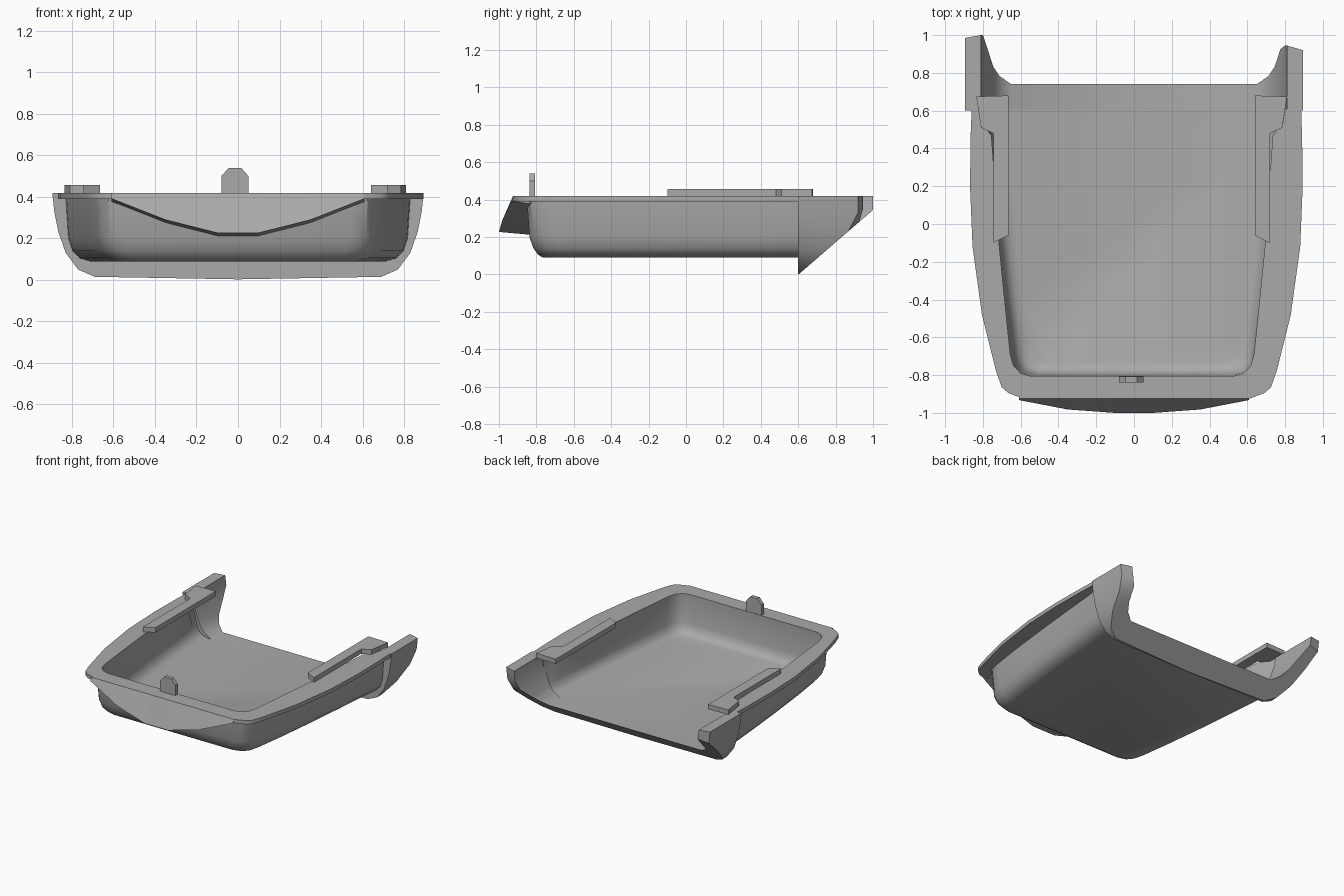
import bpy, bmesh

cube = bpy.data.objects.get("Cube")
if cube:
    bpy.data.objects.remove(cube, do_unlink=True)

grey = bpy.data.materials.new("plain grey")
grey.use_nodes = True
GREY = (0.4, 0.4, 0.4, 1)
grey.diffuse_color = GREY
grey.node_tree.nodes["Principled BSDF"].inputs["Base Color"].default_value = GREY


def finish(name, bm, smooth=False):
    bmesh.ops.recalc_face_normals(bm, faces=bm.faces[:])
    mesh = bpy.data.meshes.new(name)
    bm.to_mesh(mesh)
    bm.free()
    mesh.materials.append(grey)
    obj = bpy.data.objects.new(name, mesh)
    bpy.context.collection.objects.link(obj)
    if smooth:
        bpy.ops.object.select_all(action='DESELECT')
        obj.select_set(True)
        bpy.context.view_layer.objects.active = obj
        bpy.ops.object.shade_smooth_by_angle(angle=0.6)
    return obj


def bridge(bm, a, b, closed=False):
    n = len(a)
    for i in range(n if closed else n - 1):
        j = (i + 1) % n
        bm.faces.new((a[i], a[j], b[j], b[i]))


def loft(name, rings, smooth=False):
    """Closed solid through equal-length rings, capped at both ends."""
    bm = bmesh.new()
    loops = [[bm.verts.new(p) for p in ring] for ring in rings]
    for a, b in zip(loops, loops[1:]):
        bridge(bm, a, b, True)
    bm.faces.new(loops[0])
    bm.faces.new(loops[-1])
    return finish(name, bm, smooth)


# Tray plan, back to front on one side: opening edge, rim edge, shell wall
opening = [(.80, .61), (.79, .54), (.735, .47), (.715, .2), (.695, -.1), (.66, -.45),
           (.635, -.69), (.618, -.75), (.58, -.79), (.53, -.805)]
rim = [(.885, .61), (.887, .54), (.89, .47), (.893, .2), (.88, -.12), (.83, -.48),
       (.755, -.78), (.725, -.865), (.69, -.895), (.61, -.925)]
shell = [(.83, .61), (.825, .54), (.815, .47), (.79, .2), (.76, -.1), (.72, -.45),
         (.685, -.70), (.665, -.78), (.625, -.83), (.55, -.85)]


def u_path(side, z, fx=1, fy=1, left_shift=0):
    left = [(-(x * fx + left_shift), y * fy if y < 0 else y, z) for x, y in side]
    right = [(x * fx, y * fy if y < 0 else y, z) for x, y in side]
    return left + right[::-1]


levels = [u_path(shell, z, fx, fy) for z, fx, fy in
          ((.12, .82, .87), (.13, .87, .90), (.155, .91, .925), (.2, .93, .94))]
levels += [u_path(opening, .385, left_shift=.02), u_path(opening, .42, left_shift=.02),
           u_path(rim, .42, left_shift=-.025), u_path(rim, .39, left_shift=-.025)]
levels += [u_path(shell, z, fx, fy) for z, fx, fy in
           ((.39, 1, 1), (.2, .985, .985), (.14, .96, .96), (.105, .92, .93), (.09, .86, .9))]

bm = bmesh.new()
paths = [[bm.verts.new(p) for p in level] for level in levels]
for a, b in zip(paths, paths[1:]):
    bridge(bm, a, b)
bm.faces.new(paths[0])
bm.faces.new(paths[-1])
bm.faces.new([p[0] for p in paths] + [p[-1] for p in reversed(paths)])
finish("tray", bm, True)

# Back flange: U-shaped section sliced by a slanted plane, with two arms
outer = [(.895, .42), (.885, .33), (.865, .23), (.83, .13), (.77, .05), (.69, .015), (0, .003)]
inner = [(.81, .42), (.80, .345), (.775, .28), (.745, .2), (.71, .155), (.65, .12), (0, .12)]


def mirrored(section):
    return [(-x, z) for x, z in section] + section[-2::-1]


def slant(x, z, left_end, right_end):
    return min(.602 + z * 1.155, left_end if x < 0 else right_end)


rings = []
for (xo, zo), (xi, zi) in zip(mirrored(outer), mirrored(inner)):
    rings.append([(xo, .6, zo), (xi, .6, zi),
                  (xi, slant(xi, zi, 1.0, .945), zi), (xo, slant(xo, zo, .985, .92), zo)])
loft("back_flange", rings, True)

# Curved visor under the front of the rim
lip = [(.61, -.932, .392), (.35, -.982, .29), (.1, -1.0, .227)]
lip = [(-x, y, z) for x, y, z in lip] + lip[::-1]
loft("front_visor", [[(x, -.925, .42), (x, y, z), (x, -.83, z - .015), (x, -.83, .41)]
                     for x, y, z in lip])


# Mounting rails, widened at the back
def prism(name, points, low, high):
    loft(name, [[(x, y, z) for x, y in points] for z in (low, high)])


rail = [(.64, .68), (.81, .675), (.785, .51), (.72, .48), (.72, -.1), (.64, -.06)]
prism("right_rail", [(-x - .025, y) for x, y in rail], .42, .457)
prism("left_rail", rail, .42, .457)

# Front locating tab with clipped corners
tab = [(-.08, .39), (.05, .39), (.05, .50), (.015, .54), (-.045, .54), (-.08, .50)]
loft("front_tab", [[(x, y, z) for x, z in tab] for y in (-.838, -.808)])
